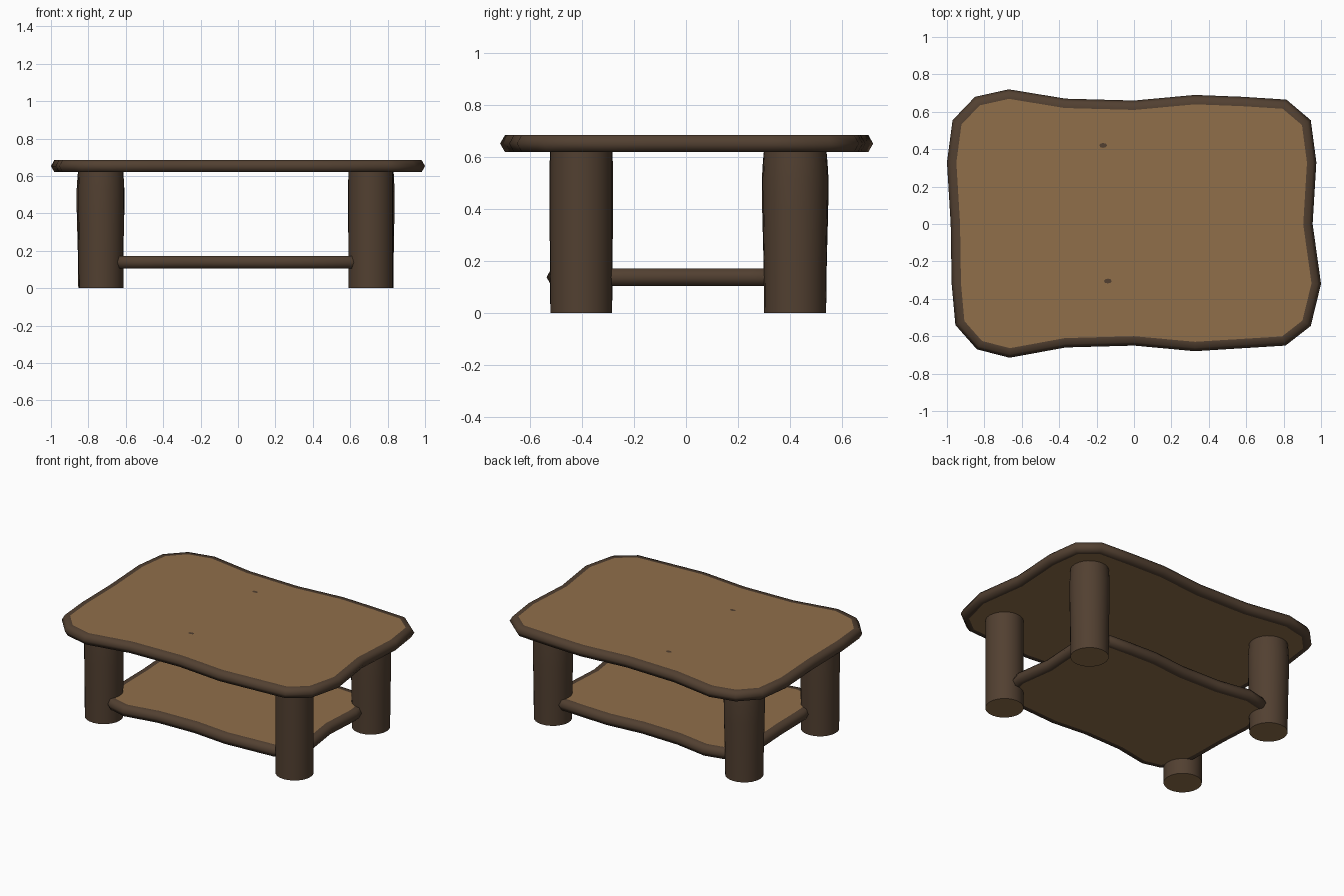
import bpy, bmesh, math
from mathutils import Vector

if "Cube" in bpy.data.objects:
    bpy.data.objects.remove(bpy.data.objects["Cube"])


def material(name, srgb):
    m = bpy.data.materials.new(name)
    m.diffuse_color = [(c / 255 / 12.92 if c < 11 else ((c / 255 + 0.055) / 1.055) ** 2.4) for c in srgb] + [1]
    m.use_nodes = True
    m.node_tree.nodes["Principled BSDF"].inputs["Base Color"].default_value = m.diffuse_color
    return m


bark = material("dark bark", (82, 64, 49))
wood = material("cut wood", (144, 111, 74))


def finish(name, bm):
    bmesh.ops.recalc_face_normals(bm, faces=bm.faces)
    mesh = bpy.data.meshes.new(name)
    bm.to_mesh(mesh)
    bm.free()
    mesh.materials.append(bark)
    mesh.materials.append(wood)
    ob = bpy.data.objects.new(name, mesh)
    bpy.context.collection.objects.link(ob)
    bpy.ops.object.select_all(action='DESELECT')
    ob.select_set(True)
    bpy.context.view_layer.objects.active = ob
    bpy.ops.object.shade_smooth_by_angle(angle=math.radians(70))
    return ob


def loft(name, rings):
    """Skin a stack of rings in bark, and close both ends with cut wood."""
    bm = bmesh.new()
    loops = [[bm.verts.new(p) for p in ring] for ring in rings]
    n = len(loops[0])
    for a, b in zip(loops, loops[1:]):
        for i in range(n):
            j = (i + 1) % n
            bm.faces.new((a[i], a[j], b[j], b[i]))
    for cap in (loops[0], loops[-1]):
        bm.faces.new(cap).material_index = 1
    return finish(name, bm)


# wavy live-edge outline, clockwise seen from above
OUTLINE = [Vector(p) for p in (
    (-1.0, .33), (-.97, .555), (-.85, .68), (-.67, .72), (-.365, .67), (0, .66),
    (.325, .69), (.58, .68), (.815, .665), (.945, .555), (.975, .33), (.955, 0),
    (1.0, -.32), (.945, -.545), (.81, -.65), (.325, -.68), (0, -.65),
    (-.365, -.66), (-.665, -.715), (-.84, -.67), (-.955, -.54), (-.975, -.32), (-.98, 0))]


def inset(points, d):
    out = []
    for i, p in enumerate(points):
        t1 = (p - points[i - 1]).normalized()
        t2 = (points[(i + 1) % len(points)] - p).normalized()
        t = (t1 + t2).normalized()
        out.append(p + Vector((t.y, -t.x)) * d / t.dot(t1))
    return out


def slab(name, scale, z0, z1):
    pts = [p * scale for p in OUTLINE]
    mid = (z0 + z1) / 2
    profile = ((.05, z0), (.018, z0), (0, mid), (.018, z1), (.05, z1))
    return loft(name, [[(q.x, q.y, z) for q in inset(pts, d)] for d, z in profile])


# table top and lower shelf share the same outline
slab("table_top", 1.0, .62, .685)
slab("lower_shelf", .75, .105, .172)

# log legs, some swelling near the top: x, y, swell
LEGS = {"front_left_leg": (-.732, -.403, .004), "front_right_leg": (.71, -.403, 0),
        "back_left_leg": (-.735, .42, .009), "back_right_leg": (.712, .42, .006)}
for name, (x, y, swell) in LEGS.items():
    rings = []
    for z, k in ((0, 0), (.2, .3), (.4, .9), (.52, 1), (.58, .6), (.64, 0)):
        r = .119 + swell * k
        rings.append([(x + r * math.cos(a), y + r * math.sin(a), z)
                      for a in (2 * math.pi * i / 24 for i in range(24))])
    loft(name, rings)

# small dark knots on the table top
for i, (x, y) in enumerate(((-.165, .42), (-.14, -.305))):
    bm = bmesh.new()
    bm.faces.new([bm.verts.new((x + .021 * math.cos(a), y + .013 * math.sin(a), .687))
                  for a in (2 * math.pi * k / 8 for k in range(8))])
    finish(f"wood_knot_{i + 1}", bm)
